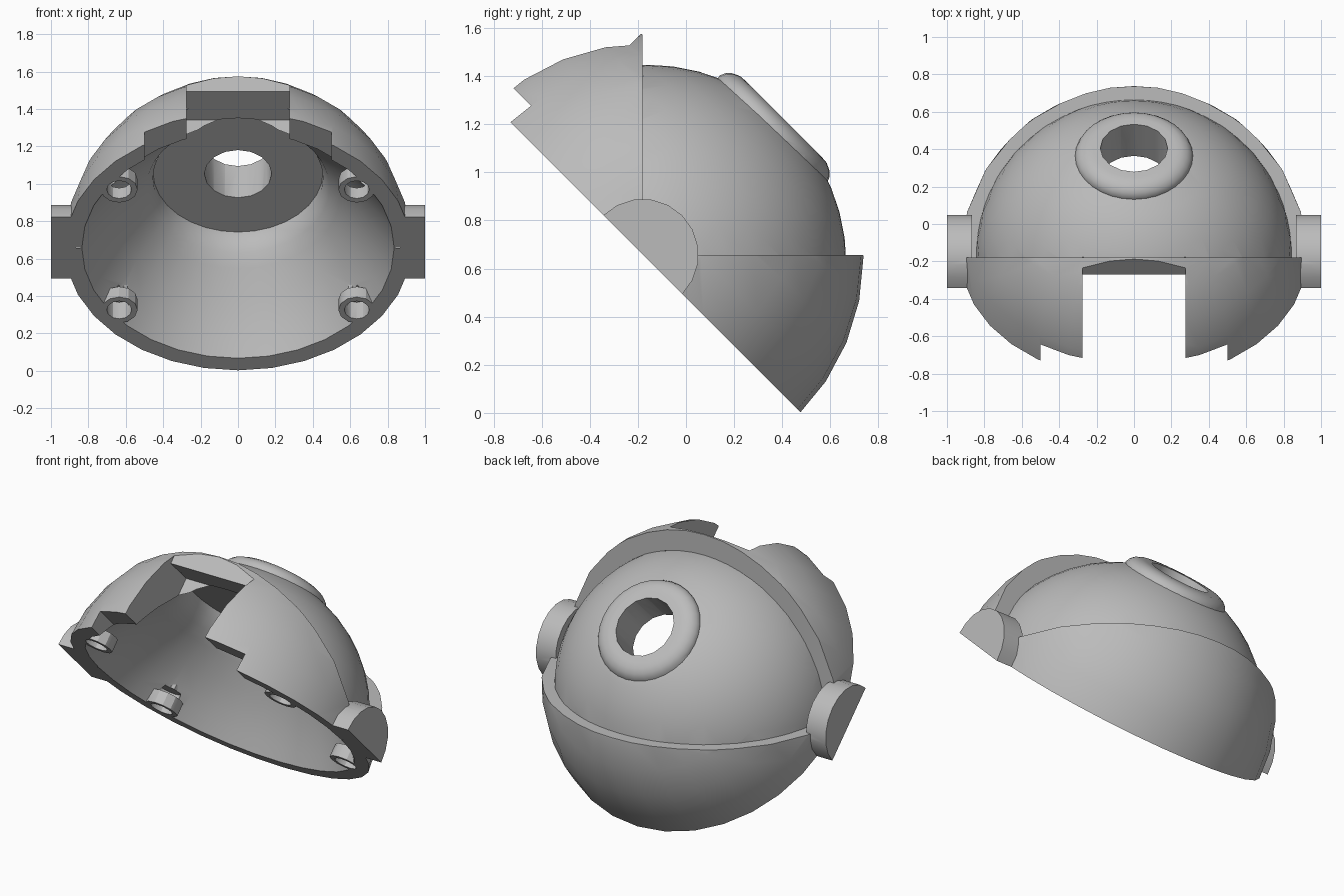
import bpy, bmesh, math
from mathutils import Matrix, Vector

if "Cube" in bpy.data.objects:
    bpy.data.objects.remove(bpy.data.objects["Cube"])

grey = bpy.data.materials.new("plain_grey")
grey.use_nodes = True
COLOUR = (0.5, 0.5, 0.5, 1)
grey.diffuse_color = COLOUR
grey.node_tree.nodes["Principled BSDF"].inputs["Base Color"].default_value = COLOUR

# Working frame: open rim on z = 0, dome axis along +z; tilted at the end
TILT = math.radians(-45)


def make(name, bm):
    bmesh.ops.recalc_face_normals(bm, faces=bm.faces)
    mesh = bpy.data.meshes.new(name)
    bm.to_mesh(mesh)
    bm.free()
    mesh.materials.append(grey)
    ob = bpy.data.objects.new(name, mesh)
    bpy.context.collection.objects.link(ob)
    return ob


def ball(name, radius, centre, segments, widen=1.0):
    bm = bmesh.new()
    bmesh.ops.create_uvsphere(bm, u_segments=segments, v_segments=segments // 2, radius=radius,
                              matrix=Matrix.Translation(centre) @ Matrix.Diagonal((widen, 1, 1, 1)))
    return make(name, bm)


def box(name, low, high, turn=None):
    low, high = Vector(low), Vector(high)
    bm = bmesh.new()
    bmesh.ops.create_cube(bm, size=1)
    for v in bm.verts:
        v.co = Vector((v.co[i] * (high[i] - low[i]) for i in range(3))) + (low + high) / 2
    if turn:
        bmesh.ops.transform(bm, matrix=turn, verts=bm.verts)
    return make(name, bm)


def rod(name, radius, start, end, sides=16, tip=None):
    start, end = Vector(start), Vector(end)
    axis = end - start
    turn = axis.to_track_quat('Z', 'Y').to_matrix().to_4x4()
    bm = bmesh.new()
    bmesh.ops.create_cone(bm, cap_ends=True, segments=sides, radius1=radius,
                          radius2=radius if tip is None else tip, depth=axis.length,
                          matrix=Matrix.Translation((start + end) / 2) @ turn)
    return make(name, bm)


def lathe(name, profile, y=0.0, sides=32):
    """Closed turned solid from (radius, height) points."""
    bm = bmesh.new()
    rings = []
    for r, z in profile:
        rings.append([bm.verts.new((r * math.cos(math.tau * i / sides),
                                    y + r * math.sin(math.tau * i / sides), z))
                      for i in range(sides)])
    for a, b in zip(rings, rings[1:]):
        for i in range(sides):
            j = (i + 1) % sides
            bm.faces.new((a[i], a[j], b[j], b[i]))
    bm.faces.new(rings[0])
    bm.faces.new(rings[-1])
    return make(name, bm)


def combine(target, other, operation):
    mod = target.modifiers.new("combine", 'BOOLEAN')
    mod.operation = operation
    mod.solver = 'EXACT'
    mod.object = other
    bpy.context.view_layer.objects.active = target
    bpy.ops.object.modifier_apply(modifier=mod.name)
    mesh = other.data
    bpy.data.objects.remove(other)
    bpy.data.meshes.remove(mesh)


def cut(target, other):
    combine(target, other, 'DIFFERENCE')


def join(target, other):
    combine(target, other, 'UNION')


# Outer dome with its upper back quarter stepped in to a smaller ball
shell = ball("dome_shell", 0.928, (0, 0, -0.015), 32)
untilt = Matrix.Rotation(-TILT, 4, 'X')
cut(shell, box("step_cutter", (-2, 0, 0), (2, 2, 2), untilt))
join(shell, ball("inner_dome", 0.828, (0, 0.04, -0.014), 48, 1.02))

# Low rounded collar around the axle hole
join(shell, lathe("collar", [(0.1, 0.5), (0.305, 0.5), (0.315, 0.755), (0.305, 0.778),
                             (0.285, 0.797), (0.255, 0.811), (0.22, 0.814), (0.1, 0.814)], 0.015))

# Side pivots
for side in (-1, 1):
    join(shell, rod("side_pivot", 0.232, (side * 0.865, 0, 0), (side, 0, 0), 20))

# Open rim, hollow interior with seat recess, and axle hole
cut(shell, box("rim_cutter", (-2, -2, -2), (2, 2, 0.001)))
cut(shell, lathe("cavity", [(0.835, -0.1), (0.835, 0.002), (0.79, 0.075), (0.74, 0.15),
                            (0.65, 0.275), (0.545, 0.39), (0.49, 0.455), (0.455, 0.527),
                            (0.455, 0.575), (0.1, 0.575)]))
cut(shell, rod("axle_hole", 0.18, (0, 0.015, 0.3), (0, 0.015, 1.2)))

# Screw sockets around the rim
for side in (-1, 1):
    for y in (-0.44, 0.47):
        x = side * 0.635
        join(shell, rod("screw_socket", 0.098, (x, y, 0.001), (x, y, 0.08), 12))
        if y > 0:
            join(shell, rod("socket_rib", 0.04, (x, y, 0.06), (x * 0.94, y * 0.94, 0.21), 8, 0.02))
        cut(shell, rod("screw_hole", 0.067, (x, y, -0.1), (x, y, 0.125), 12))

# Upper front opening: slot under a ledge, full-height window, wide shallow notch
cut(shell, box("slot_cutter", (-0.275, -1.2, -0.1), (0.275, -0.44, 0.527)))
cut(shell, box("window_cutter", (-0.275, -1.3, -0.2), (0.275, -0.654, 1.1)))
cut(shell, box("notch_cutter", (-0.5, -1.4, -0.3), (0.5, -0.42, 0.11)))

# Tilt into place
shell.data.transform(Matrix.Translation((0, -0.18, 0.657)) @ Matrix.Rotation(TILT, 4, 'X'))
bpy.ops.object.select_all(action='DESELECT')
shell.select_set(True)
bpy.context.view_layer.objects.active = shell
bpy.ops.object.shade_smooth_by_angle(angle=math.radians(30))
